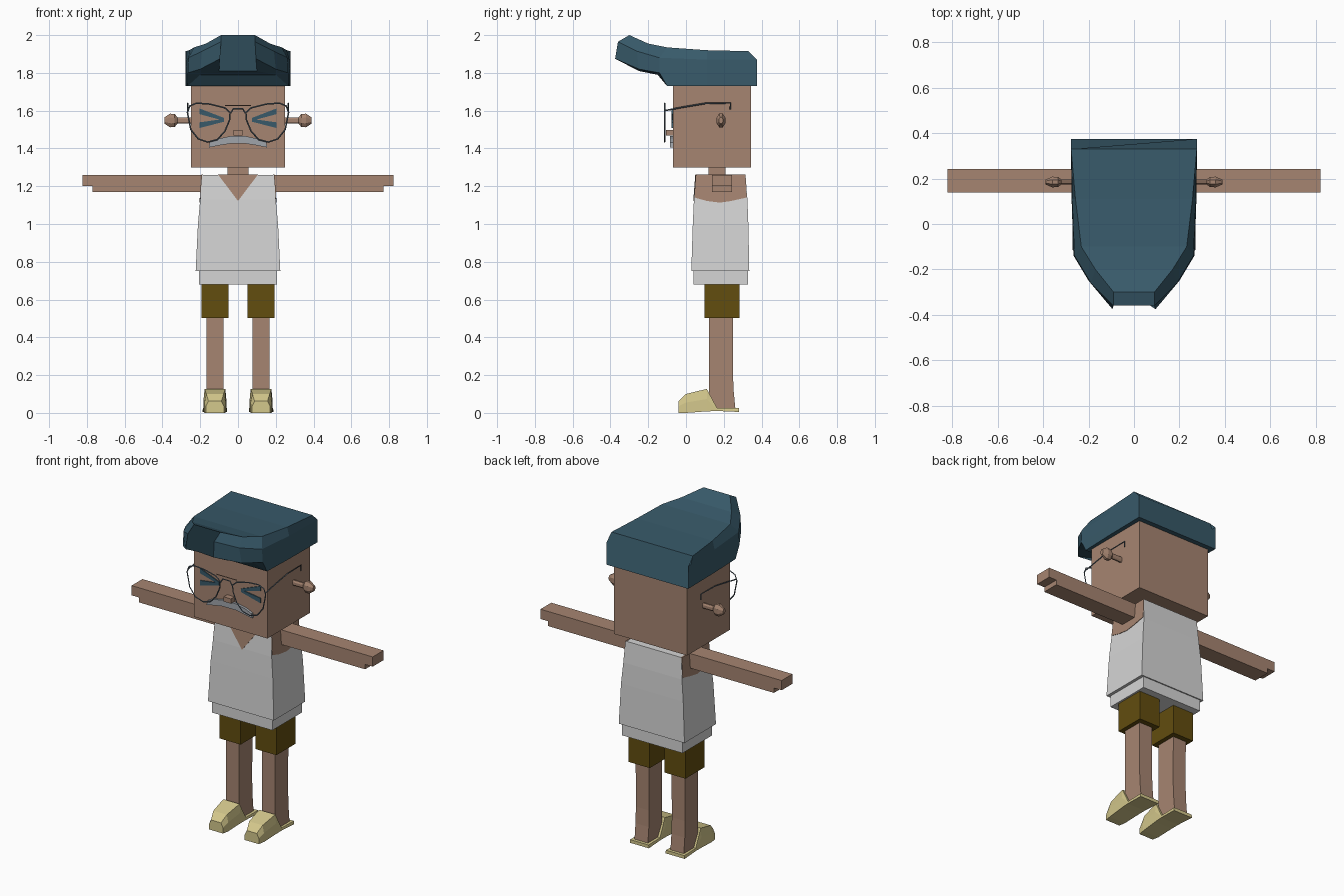
import bpy
import bmesh
from math import cos, sin, tau

cube = bpy.data.objects.get("Cube")
if cube:
    bpy.data.objects.remove(cube, do_unlink=True)


def material(name, r, g, b):
    color = [(c / 255 / 12.92) if c < 11 else ((c / 255 + 0.055) / 1.055) ** 2.4 for c in (r, g, b)] + [1]
    mat = bpy.data.materials.new(name)
    mat.use_nodes = True
    mat.diffuse_color = color
    mat.node_tree.nodes["Principled BSDF"].inputs["Base Color"].default_value = color
    return mat


skin = material("skin", 166, 133, 113)
hair_blue = material("dark_blue_hair", 56, 90, 106)
white = material("white_cloth", 213, 213, 213)
olive = material("olive_shorts", 98, 77, 15)
cream = material("cream_shoes", 212, 200, 140)
grey = material("grey_moustache", 160, 165, 171)
metal = material("glasses_metal", 92, 106, 118)


def loft(name, rings, mat):
    """Join equal-sized point rings into a closed flat-shaded solid."""
    bm = bmesh.new()
    rows = [[bm.verts.new(p) for p in ring] for ring in rings]
    n = len(rows[0])
    for a, b in zip(rows, rows[1:]):
        for i in range(n):
            j = (i + 1) % n
            bm.faces.new((a[i], a[j], b[j], b[i]))
    bm.faces.new(rows[0][::-1])
    bm.faces.new(rows[-1])
    bmesh.ops.recalc_face_normals(bm, faces=bm.faces)
    mesh = bpy.data.meshes.new(name)
    bm.to_mesh(mesh)
    bm.free()
    mesh.materials.append(mat)
    obj = bpy.data.objects.new(name, mesh)
    bpy.context.collection.objects.link(obj)
    return obj


def rect(x0, x1, y0, y1, z):
    return [(x0, y0, z), (x1, y0, z), (x1, y1, z), (x0, y1, z)]


def box(name, x0, x1, y0, y1, z0, z1, mat):
    return loft(name, [rect(x0, x1, y0, y1, z) for z in (z0, z1)], mat)


def plate(name, outline, y0, y1, mat):
    """Extrude an x-z outline along y."""
    return loft(name, [[(x, y, z) for x, z in outline] for y in (y0, y1)], mat)


def wire(name, points, mat, closed=False, radius=0.004):
    curve = bpy.data.curves.new(name, "CURVE")
    curve.dimensions = "3D"
    curve.bevel_depth = radius
    curve.bevel_resolution = 0
    curve.use_fill_caps = True
    spline = curve.splines.new("POLY")
    spline.points.add(len(points) - 1)
    for sp, p in zip(spline.points, points):
        sp.co = (*p, 1)
    spline.use_cyclic_u = closed
    curve.materials.append(mat)
    obj = bpy.data.objects.new(name, curve)
    bpy.context.collection.objects.link(obj)


# Head and neck
box("head", -0.25, 0.25, -0.07, 0.345, 1.30, 1.80, skin)
box("neck", -0.055, 0.055, 0.12, 0.21, 1.24, 1.32, skin)

# Swept hair: (y, z, half width) from lower edge to top at each station
stations = [
    [(0.375, 1.73, 0.278), (0.375, 1.80, 0.278), (0.375, 1.87, 0.278), (0.33, 1.915, 0.277)],
    [(0.11, 1.73, 0.275), (0.11, 1.80, 0.275), (0.11, 1.87, 0.272), (0.11, 1.92, 0.258)],
    [(-0.10, 1.73, 0.268), (-0.14, 1.80, 0.266), (-0.14, 1.88, 0.262), (-0.10, 1.935, 0.232)],
    [(-0.15, 1.79, 0.20), (-0.25, 1.82, 0.20), (-0.26, 1.915, 0.19), (-0.20, 1.955, 0.17)],
    [(-0.25, 1.81, 0.10), (-0.375, 1.875, 0.095), (-0.36, 1.965, 0.09), (-0.30, 2.0, 0.09)],
]
loft("hair", [[(w, y, z) for y, z, w in s] + [(-w, y, z) for y, z, w in reversed(s)]
              for s in stations], hair_blue)

# Nose and moustache
box("nose", -0.025, 0.025, -0.105, -0.065, 1.468, 1.497, skin)
half = [(0.04, 1.465), (0.11, 1.45), (0.15, 1.432), (0.155, 1.405), (0.10, 1.416), (0.045, 1.425)]
plate("moustache", half + [(-x, z) for x, z in reversed(half)], -0.085, -0.065, grey)

# Shirt with hem, and the skin showing at the neckline
loft("shirt", [rect(-w, w, y0, y1, z) for z, w, y0, y1 in (
    (0.75, 0.224, 0.028, 0.335), (1.0, 0.212, 0.036, 0.33),
    (1.13, 0.20, 0.042, 0.325), (1.26, 0.19, 0.052, 0.315))], white)
box("shirt_hem", -0.206, 0.206, 0.04, 0.328, 0.68, 0.76, white)
neckline = [(0.105, 1.261, 0.052), (-0.105, 1.261, 0.052), (0, 1.122, 0.0415)]
loft("neckline_skin", [[(x, y + d, z) for x, z, y in neckline] for d in (-0.003, 0.004)], skin)

# Glasses bridge and brow bar
wire("glasses_bridge", [(x, -0.113, z) for x, z in (
    (-0.04, 1.585), (-0.025, 1.61), (0.025, 1.61), (0.04, 1.585))], metal)
wire("glasses_brow_bar", [(-0.07, -0.113, 1.628), (0.07, -0.113, 1.628)], skin, radius=0.003)

rim = [(0.268, 1.59), (0.255, 1.625), (0.22, 1.64), (0.15, 1.635), (0.07, 1.615), (0.042, 1.59),
       (0.045, 1.55), (0.07, 1.49), (0.11, 1.447), (0.16, 1.434), (0.21, 1.45), (0.25, 1.50)]
brow = [(0.205, 1.612), (0.075, 1.562), (0.075, 1.547), (0.205, 1.582)]
cheek = [(0.205, 1.538), (0.075, 1.556), (0.075, 1.541), (0.205, 1.508)]

# Paired parts, mirrored across x
for side, s in (("left", 1), ("right", -1)):
    # Squeezed-shut eye strokes
    for label, outline in (("upper", brow), ("lower", cheek)):
        plate(f"{side}_eye_{label}", [(s * x, z) for x, z in outline], -0.076, -0.068, hair_blue)

    # Glasses rim and temple
    wire(f"{side}_glasses_rim", [(s * x, -0.113, z) for x, z in rim], metal, True)
    wire(f"{side}_glasses_temple", [(s * 0.266, y, z) for y, z in (
        (-0.113, 1.60), (-0.02, 1.618), (0.10, 1.638), (0.235, 1.64), (0.235, 1.605))], metal)

    # Knobbed ear
    loft(f"{side}_ear", [[(s * x, 0.185 + 0.65 * r * cos(tau * (i + 0.5) / 8),
                           1.548 + r * sin(tau * (i + 0.5) / 8)) for i in range(8)]
                         for x, r in ((0.24, 0.018), (0.32, 0.018), (0.335, 0.037),
                                      (0.36, 0.039), (0.39, 0.018))], skin)

    # Bare shoulder inside the armhole
    shoulder = [(0.052, 1.261), (0.315, 1.261), (0.32, 1.14), (0.24, 1.122), (0.18, 1.113), (0.11, 1.122), (0.046, 1.14)]
    loft(f"{side}_shoulder", [[(s * (0.20 - (z - 1.13) / 13 + d), y, z) for y, z in shoulder]
                              for d in (-0.005, 0.003)], skin)

    # Arm with a notched hand end
    plate(f"{side}_arm", [(s * x, z) for x, z in (
        (0.17, 1.17), (0.77, 1.17), (0.77, 1.20), (0.822, 1.20), (0.822, 1.26), (0.17, 1.26))],
        0.138, 0.243, skin)

    # Shorts leg, leg and shoe
    box(f"{side}_shorts", s * 0.05, s * 0.194, 0.097, 0.282, 0.502, 0.72, olive)
    loft(f"{side}_leg", [rect(s * 0.077, s * 0.168, 0.122, y, z) for z, y in (
        (0.52, 0.25), (0.22, 0.248), (0.12, 0.252), (0.015, 0.262))], skin)
    shoe = [(-0.04, 0.0, 0.062, 0.048, 0.034), (0.0, 0.0, 0.10, 0.055, 0.046),
            (0.11, 0.008, 0.127, 0.06, 0.055), (0.165, 0.01, 0.025, 0.062, 0.06),
            (0.28, 0.005, 0.025, 0.065, 0.063)]
    loft(f"{side}_shoe", [[(s * 0.122 + a, y, z) for a, z in (
        (-wb, z0), (wb, z0), (wb, z0 + 0.55 * (z1 - z0)), (wt, z1),
        (-wt, z1), (-wb, z0 + 0.55 * (z1 - z0)))] for y, z0, z1, wb, wt in shoe], cream)
